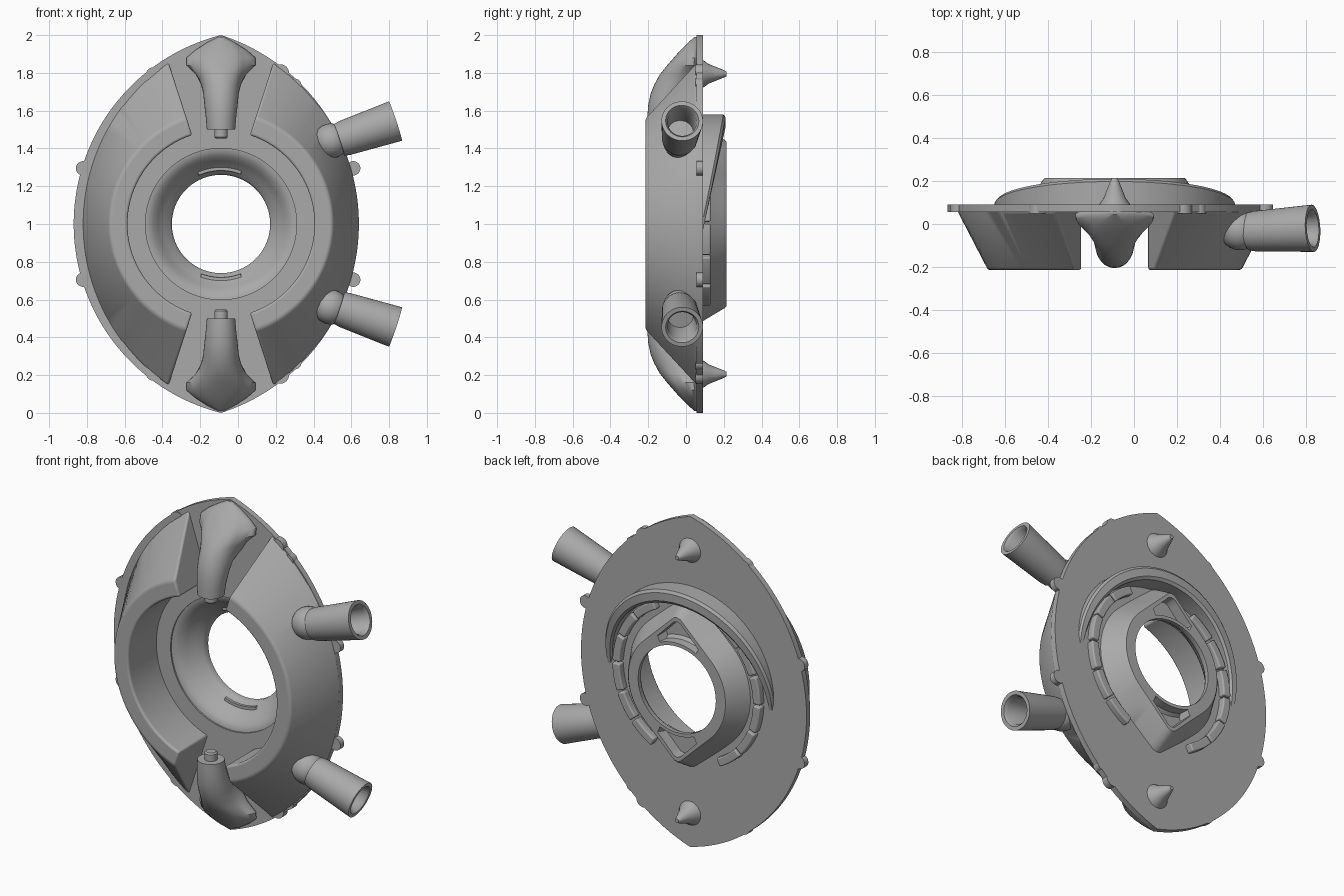
import bpy, bmesh
from math import sin, cos, pi, radians, sqrt, acos
from mathutils import Vector

cube = bpy.data.objects.get("Cube")
if cube:
    bpy.data.objects.remove(cube)

CX, CZ = -0.09, 1.0          # axis of the bowl
FRONT, BACK = 0.055, 0.09    # faces of the mounting plate

grey = bpy.data.materials.new("plain grey")
grey.use_nodes = True
COLOUR = (0.4, 0.4, 0.4, 1)
grey.diffuse_color = COLOUR
grey.node_tree.nodes["Principled BSDF"].inputs["Base Color"].default_value = COLOUR


def polar(r, y, a):
    """Point at radius r and angle a from straight up, around the bowl axis."""
    return Vector((CX + r * sin(a), y, CZ + r * cos(a)))


def loft(name, rings, loop=False, caps=True, bevel=0):
    """Skin closed rings of points; loop joins the last ring to the first."""
    bm = bmesh.new()
    rows = [[bm.verts.new(p) for p in ring] for ring in rings]
    n = len(rows[0])
    pairs = list(zip(rows, rows[1:])) + ([(rows[-1], rows[0])] if loop else [])
    for a, b in pairs:
        for i in range(n):
            j = (i + 1) % n
            bm.faces.new((a[i], a[j], b[j], b[i]))
    if caps and not loop:
        bm.faces.new(rows[0])
        bm.faces.new(rows[-1])
    bmesh.ops.recalc_face_normals(bm, faces=bm.faces)
    mesh = bpy.data.meshes.new(name)
    bm.to_mesh(mesh)
    bm.free()
    obj = bpy.data.objects.new(name, mesh)
    bpy.context.collection.objects.link(obj)
    mesh.materials.append(grey)
    if bevel:
        mod = obj.modifiers.new("rounding", "BEVEL")
        mod.width, mod.segments = bevel, 4
        mod.limit_method, mod.angle_limit = "ANGLE", radians(40)
    for o in bpy.context.selected_objects:
        o.select_set(False)
    obj.select_set(True)
    bpy.context.view_layer.objects.active = obj
    bpy.ops.object.shade_smooth_by_angle(angle=radians(35))
    return obj


def turned(name, base, axis, profile, sides=32, loop=False):
    """Round part: profile of (distance along axis, radius)."""
    axis = Vector(axis).normalized()
    u = axis.orthogonal().normalized()
    v = axis.cross(u)
    rings = [[Vector(base) + axis * d + (u * cos(t) + v * sin(t)) * r
              for t in (2 * pi * k / sides for k in range(sides))]
             for d, r in profile]
    return loft(name, rings, loop)


def sweep(name, profile, start, end, steps, bevel=0):
    """Sweep profile(angle) -> [(r, y)] around the bowl axis, in degrees."""
    full = end - start >= 360
    count = steps if full else steps + 1
    angles = [radians(start + (end - start) * k / steps) for k in range(count)]
    return loft(name, [[polar(r, y, a) for r, y in profile(a)] for a in angles],
                full, True, bevel)


def lens(a, width, height=1.0):
    """Radius of a pointed oval made of two arcs."""
    rho = (width * width + height * height) / (2 * width)
    c = rho - width
    s = abs(sin(a))
    return -c * s + sqrt(c * c * s * s + rho * rho - c * c)


# Mounting plate
def plate(a):
    rim = lens(a, 0.73 if sin(a) > 0 else 0.78)
    return [(0.40, FRONT), (rim, FRONT), (rim, BACK), (0.40, BACK)]


sweep("mounting_plate", plate, 0, 360, 144)


# Two raised halves of the bowl, cut off by the channels
def half_bowl(a):
    rim = lens(a, 0.73, 0.99)
    return [(rim, 0.08), (rim, FRONT), (0.59, -0.215), (0.495, -0.215), (0.495, 0.08)]


for side, start in (("left", 18), ("right", 198)):
    sweep(side + "_bowl_half", half_bowl, start, start + 144, 40, 0.026)


# Throat of the bowl with its pointed collar at the back
def collar(a):
    t = min(abs(a % pi), pi - abs(a % pi))
    tangent = acos(0.325 / 0.45)
    out = 0.325 / cos(tangent - t) if t < tangent else 0.325
    out = min(out, 0.435 / cos(t))
    top = 0.215
    low = 0.15 if t < radians(24) else top
    inner = out - 0.025
    return [(0.43, 0.062), (0.39, 0.064), (0.36, 0.078), (0.335, 0.11), (0.30, 0.15),
            (0.27, 0.175), (0.26, 0.19), (0.26, top), (0.28, top), (0.283, low),
            (inner - 0.003, low), (inner, top), (out, top), (out + 0.01, top - 0.01),
            (0.085 + out, 0.08)]


sweep("throat_collar", collar, 0, 360, 120)

# Ring of short raised segments around the collar
for side in (0, 180):
    for k in range(6):
        a = side + 27 + 21 * k
        sweep("ring_segment", lambda t: [(0.445, 0.08), (0.445, 0.13), (0.495, 0.13),
                                         (0.495, 0.08)], a, a + 19.5, 8, 0.008)


# Crescent ridge that sinks into the plate at both ends
def crescent(a):
    h = max(0, cos(a * 0.94))
    top, w = 0.085 + 0.125 * h, 0.01 + 0.03 * sqrt(h)
    return [(0.54 - w, 0.08), (0.54 - w, top - 0.012), (0.54 - w * 0.6, top),
            (0.54 + w * 0.6, top), (0.54 + w, top - 0.012), (0.54 + w, 0.08)]


sweep("crescent_ridge", crescent, -95, 95, 64)

# Stations of a feeder: height, half width, front y, back y, flare at its foot
FEEDER = [(0.50, 0.075, -0.205, -0.055, 1), (0.56, 0.08, -0.205, -0.045, 1),
          (0.63, 0.088, -0.20, -0.02, 1), (0.69, 0.094, -0.187, 0.02, 1),
          (0.74, 0.10, -0.167, 0.065, 1.15), (0.79, 0.11, -0.14, 0.065, 1.35),
          (0.84, 0.13, -0.10, 0.065, 1.6), (0.88, 0.13, -0.065, 0.065, 1.6),
          (0.92, 0.11, -0.03, 0.065, 1.4), (0.96, 0.07, 0.01, 0.065, 1.15),
          (0.99, 0.015, 0.045, 0.065, 1)]


def feeder_ring(h, w, front, back, flare, sign):
    ring = []
    mid, half = (front + back) / 2, (back - front) / 2
    for k in range(32):
        t = 2 * pi * k / 32
        depth = -cos(t)
        spread = 1 + (flare - 1) * max(0, depth + 0.3)
        x = w * sin(t) * spread
        if flare > 1 and depth > 0:
            x = w * spread * (1 if sin(t) > 0 else -1) * abs(sin(t)) ** 0.4
        ring.append((CX + x, mid + half * depth, CZ + sign * h))
    return ring


for place, sign in (("upper", 1), ("lower", -1)):
    # Feeder with its pin, and the spike behind it
    loft(place + "_feeder", [feeder_ring(*s, sign) for s in FEEDER])
    turned(place + "_feeder_pin", (CX, -0.13, CZ + sign * 0.52), (0, 0, -sign),
           [(0, 0.036), (0.06, 0.036), (0.068, 0.028)], 20)
    turned(place + "_spike", (CX, 0.08, CZ + sign * 0.795), (0, 1, 0),
           [(0, 0.075), (0.015, 0.07), (0.04, 0.052), (0.08, 0.036), (0.115, 0.022),
            (0.135, 0.012)], 24)

    # Pipe with an open bore, and the elbow joining it to the bowl
    base = Vector((0.535, -0.035, CZ + sign * 0.445))
    tip = Vector((0.833, -0.02, CZ + sign * 0.545))
    length = (tip - base).length
    turned(place + "_pipe", base, tip - base,
           [(0, 0.0), (0, 0.088), (0.03, 0.094), (length, 0.11), (length, 0.088),
            (length - 0.02, 0.076), (length - 0.2, 0.07), (length - 0.2, 0.0)], 40)
    elbow = [(0.092 * -cos(pi * k / 12), 0.092 * sin(pi * k / 12) + 0.0005)
             for k in range(13)]
    turned(place + "_elbow", (0.492, -0.03, CZ + sign * 0.44), (1, 0, sign * 0.3), elbow)

    # Round lugs and small bumps on the plate edge
    for x in (-0.82, 0.61):
        turned("edge_lug", (x, FRONT, CZ + sign * 0.295), (0, 1, 0),
               [(0, 0.038), (BACK - FRONT, 0.038)], 24)
    for x, h, r in ((-0.445, 0.785, 0.045), (0.225, 0.80, 0.045), (0.30, 0.735, 0.035)):
        turned("edge_bump", (x, FRONT - 0.005, CZ + sign * h), (0, 1, 0),
               [(0, r), (BACK - FRONT + 0.005, r)], 24)
